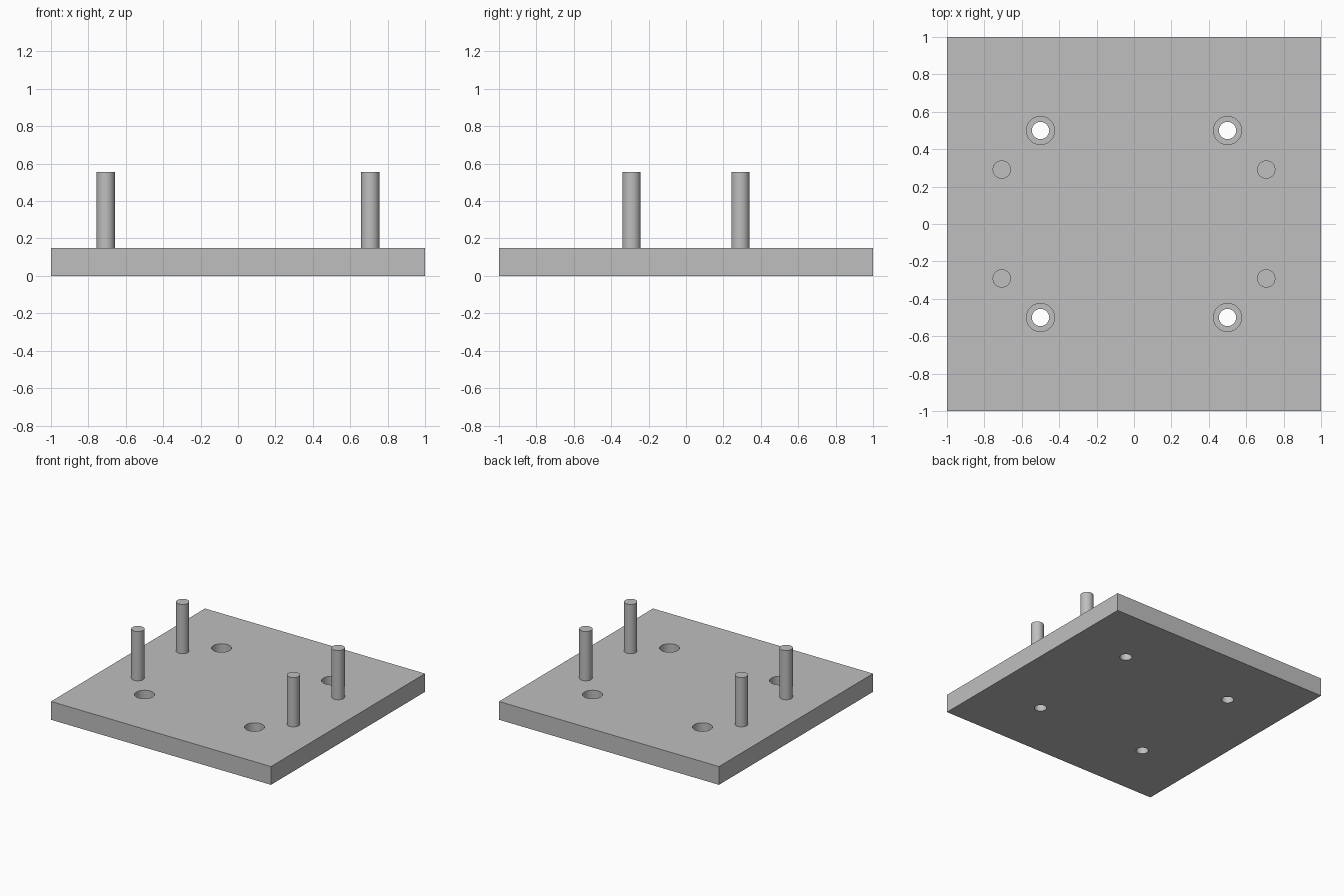
import bpy
import math

cube = bpy.data.objects.get("Cube")
if cube:
    bpy.data.objects.remove(cube, do_unlink=True)

PLATE_TOP = 0.15
PIN_TOP = 0.555
BORE_FLOOR = 0.07
CORNERS = [(sx, sy) for sx in (-1, 1) for sy in (-1, 1)]

grey = bpy.data.materials.new("light_grey")
grey.use_nodes = True
colour = (0.52, 0.52, 0.52, 1)
grey.diffuse_color = colour
grey.node_tree.nodes["Principled BSDF"].inputs["Base Color"].default_value = colour


def cylinder(name, radius, x, y, bottom, top):
    bpy.ops.mesh.primitive_cylinder_add(
        vertices=48, radius=radius, depth=top - bottom,
        location=(x, y, (bottom + top) / 2))
    obj = bpy.context.object
    obj.name = name
    obj.data.materials.append(grey)
    return obj


def smooth(obj):
    bpy.ops.object.select_all(action="DESELECT")
    obj.select_set(True)
    bpy.context.view_layer.objects.active = obj
    bpy.ops.object.shade_smooth_by_angle(angle=math.radians(30))


# Base plate
bpy.ops.mesh.primitive_cube_add(size=2, location=(0, 0, PLATE_TOP / 2))
plate = bpy.context.object
plate.name = "base_plate"
plate.scale.z = PLATE_TOP / 2
bpy.ops.object.transform_apply(location=True, scale=True)
plate.data.materials.append(grey)

# Counterbored screw holes: a narrow through hole, then a wide pocket
for sx, sy in CORNERS:
    x, y = sx * 0.5, sy * 0.5
    for radius, bottom in ((0.046, -0.1), (0.075, BORE_FLOOR)):
        cutter = cylinder("hole_cutter", radius, x, y, bottom, PLATE_TOP + 0.1)
        cut = plate.modifiers.new("hole", "BOOLEAN")
        cut.operation = "DIFFERENCE"
        cut.solver = "EXACT"
        cut.object = cutter
        bpy.context.view_layer.objects.active = plate
        bpy.ops.object.modifier_apply(modifier=cut.name)
        bpy.data.objects.remove(cutter, do_unlink=True)
smooth(plate)

# Upright locating pins
for sx, sy in CORNERS:
    name = ("front" if sy < 0 else "back") + ("_right" if sx < 0 else "_left") + "_pin"
    smooth(cylinder(name, 0.049, sx * 0.707, sy * 0.291, PLATE_TOP, PIN_TOP))
